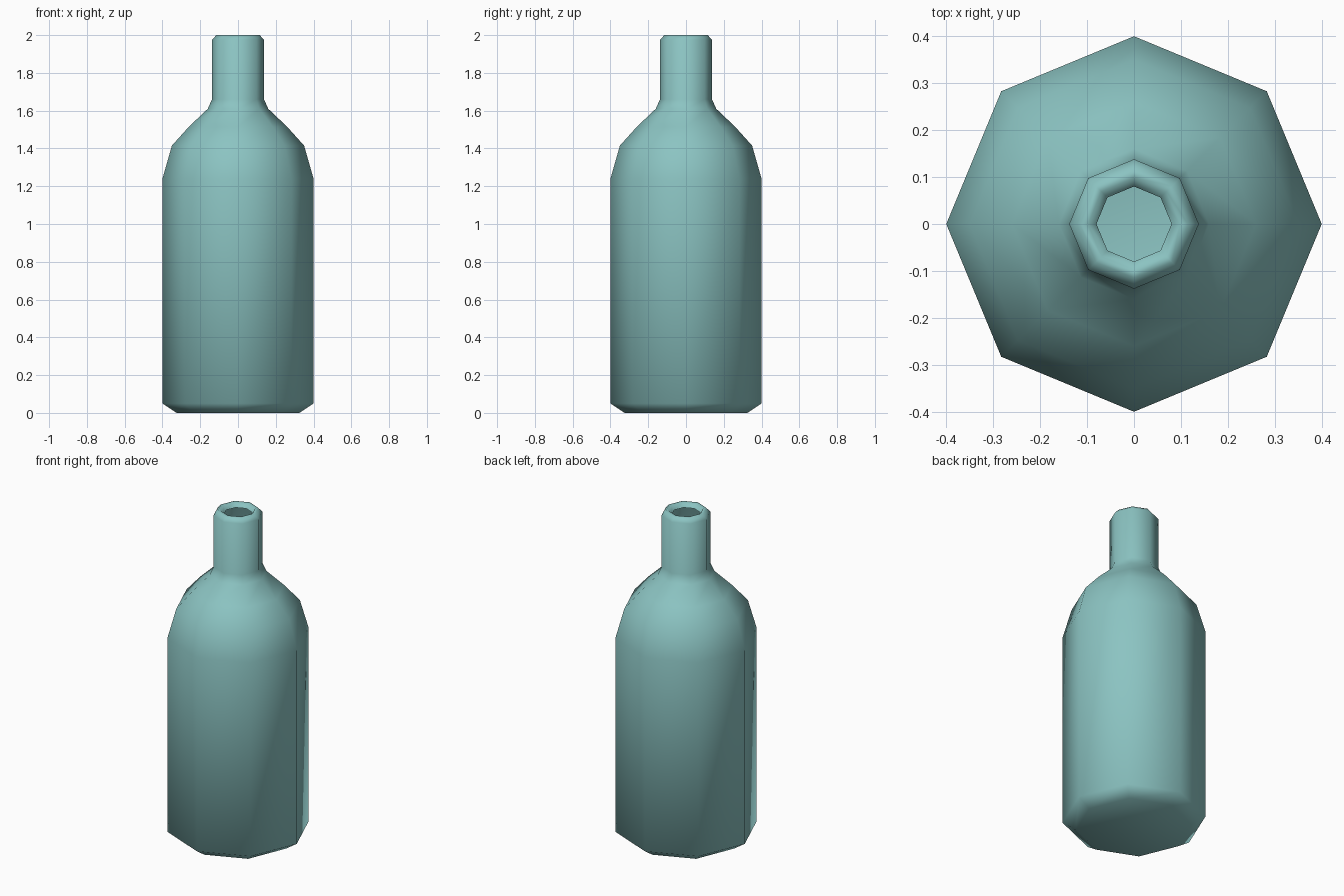
import bpy, bmesh
from math import cos, sin, pi

if "Cube" in bpy.data.objects:
    bpy.data.objects.remove(bpy.data.objects["Cube"])

SIDES = 8
# Bottle profile (radius, height): base, body, shoulder, neck, rolled open lip
PROFILE = [(0.325, 0.0), (0.40, 0.05), (0.40, 1.24), (0.35, 1.415),
           (0.26, 1.515), (0.16, 1.61), (0.138, 1.66), (0.138, 1.975),
           (0.115, 2.0), (0.098, 2.0), (0.08, 1.975)]


def lathe(name, profile):
    bm = bmesh.new()
    rings = [[bm.verts.new((r * cos(2 * pi * i / SIDES), r * sin(2 * pi * i / SIDES), z))
              for i in range(SIDES)] for r, z in profile]
    for low, high in zip(rings, rings[1:]):
        for i in range(SIDES):
            j = (i + 1) % SIDES
            bm.faces.new((low[i], low[j], high[j], high[i]))
    # Closed base
    bm.faces.new(rings[0][::-1])
    for f in bm.faces:
        f.smooth = True
    mesh = bpy.data.meshes.new(name)
    bm.to_mesh(mesh)
    bm.free()
    obj = bpy.data.objects.new(name, mesh)
    bpy.context.collection.objects.link(obj)
    return obj


bottle = lathe("bottle", PROFILE)

# Teal glass colour
glass = bpy.data.materials.new("teal_glass")
glass.diffuse_color = (0.26, 0.55, 0.54, 1)
glass.use_nodes = True
glass.node_tree.nodes["Principled BSDF"].inputs["Base Color"].default_value = glass.diffuse_color
bottle.data.materials.append(glass)
